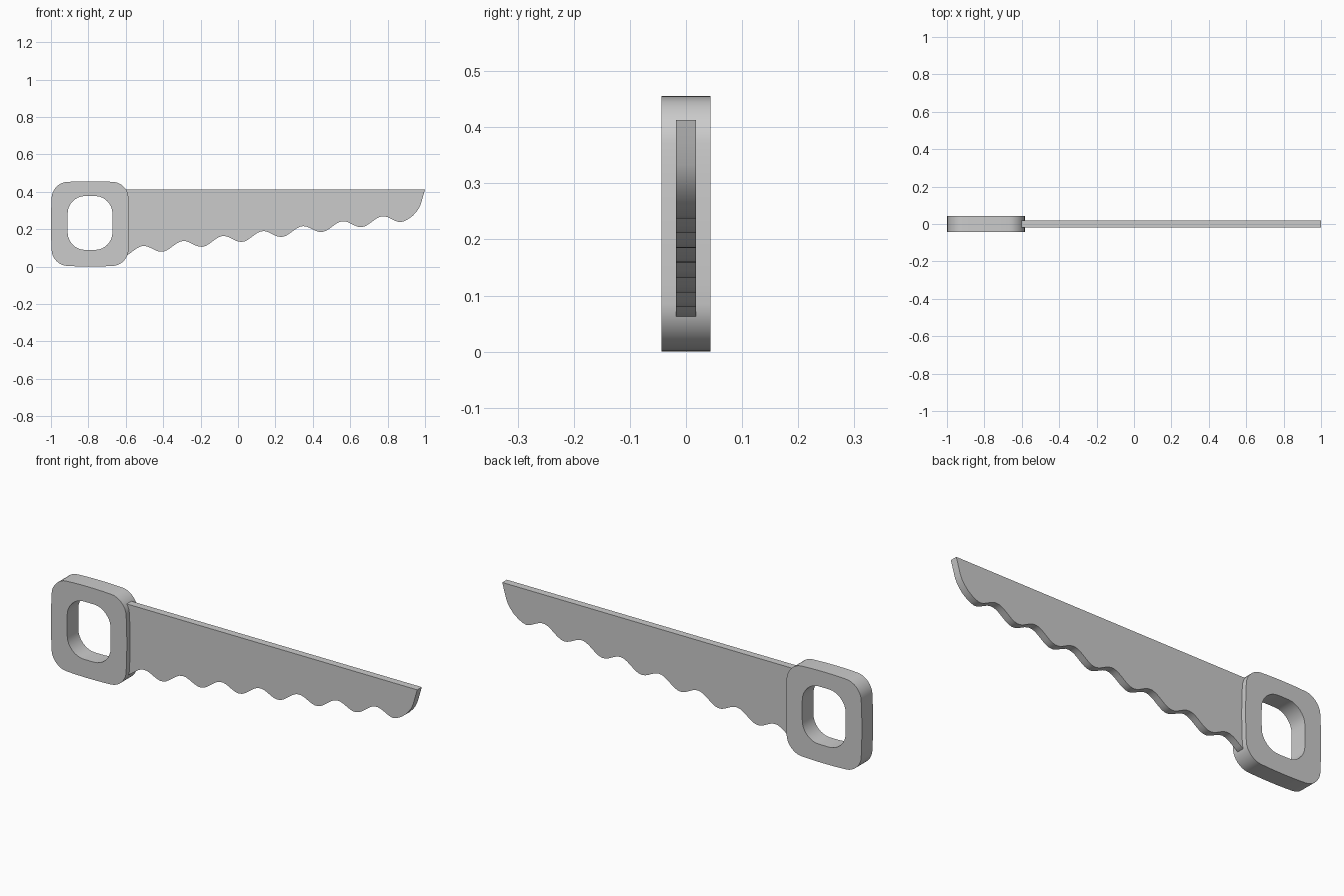
import bpy, bmesh
from math import cos, sin, pi

if "Cube" in bpy.data.objects:
    bpy.data.objects.remove(bpy.data.objects["Cube"])


def slab(name, edge_a, edge_b, half, closed):
    """Flat plate filling the strip between two matching XZ outlines."""
    bm = bmesh.new()
    n = len(edge_a)
    rings = [[bm.verts.new((x, y, z)) for x, z in edge]
             for y in (-half, half) for edge in (edge_a, edge_b)]
    fa, fb, ba, bb = rings
    for i in range(n if closed else n - 1):
        j = (i + 1) % n
        for p, q in ((fa, fb), (fb, bb), (bb, ba), (ba, fa)):
            bm.faces.new((p[i], p[j], q[j], q[i]))
    if not closed:
        for i in (0, n - 1):
            bm.faces.new((fa[i], fb[i], bb[i], ba[i]))
    bmesh.ops.recalc_face_normals(bm, faces=bm.faces)
    mesh = bpy.data.meshes.new(name)
    bm.to_mesh(mesh)
    bm.free()
    obj = bpy.data.objects.new(name, mesh)
    bpy.context.collection.objects.link(obj)
    bpy.ops.object.select_all(action='DESELECT')
    obj.select_set(True)
    bpy.context.view_layer.objects.active = obj
    bpy.ops.object.shade_smooth_by_angle(angle=pi / 6)
    return obj


def soft_rect(cx, cz, a, b, r, bulge, corner=8, side=6):
    """Rounded rectangle whose sides bow outward to half sizes a and b."""
    pts = []
    a, b = a - bulge, b - bulge
    signs = ((1, 1), (-1, 1), (-1, -1), (1, -1))
    for k, (sx, sz) in enumerate(signs):
        for i in range(corner + 1):
            t = k * pi / 2 + i / corner * pi / 2
            pts.append((sx * (a - r) + r * cos(t), sz * (b - r) + r * sin(t)))
        nx, nz = signs[(k + 1) % 4]
        t = (k + 1) * pi / 2
        end = (nx * (a - r) + r * cos(t), nz * (b - r) + r * sin(t))
        x0, z0 = pts[-1]
        for i in range(1, side):
            f = i / side
            pts.append((x0 + (end[0] - x0) * f, z0 + (end[1] - z0) * f))
    return [(cx + x * (1 + bulge / a * (1 - (z / b) ** 2)),
             cz + z * (1 + bulge / b * (1 - (x / a) ** 2))) for x, z in pts]


# Handle: chunky rounded loop
slab("handle",
     soft_rect(-0.791, 0.228, 0.209, 0.228, 0.075, 0.009),
     soft_rect(-0.791, 0.233, 0.12, 0.144, 0.085, 0.004),
     0.044, True)

# Blade: straight back, wavy rising teeth, rounded tip
def wave(x):
    s = x + 0.51
    return 0.088 + 0.1238 * s + 0.022 * cos(2 * pi * s / 0.2133)


xs = [-0.59 + 1.46 * i / 84 for i in range(85)]
teeth = [(-0.61, 0.061)] + [(x, wave(x)) for x in xs]
teeth += [(0.89, 0.243), (0.912, 0.255), (0.935, 0.272), (0.955, 0.294),
          (0.968, 0.313), (0.977, 0.333), (0.988, 0.37), (0.998, 0.405)]
back = [(x, 0.413) for x, z in teeth[:-1]] + [(1.0, 0.413)]
slab("blade", back, teeth, 0.018, False)
